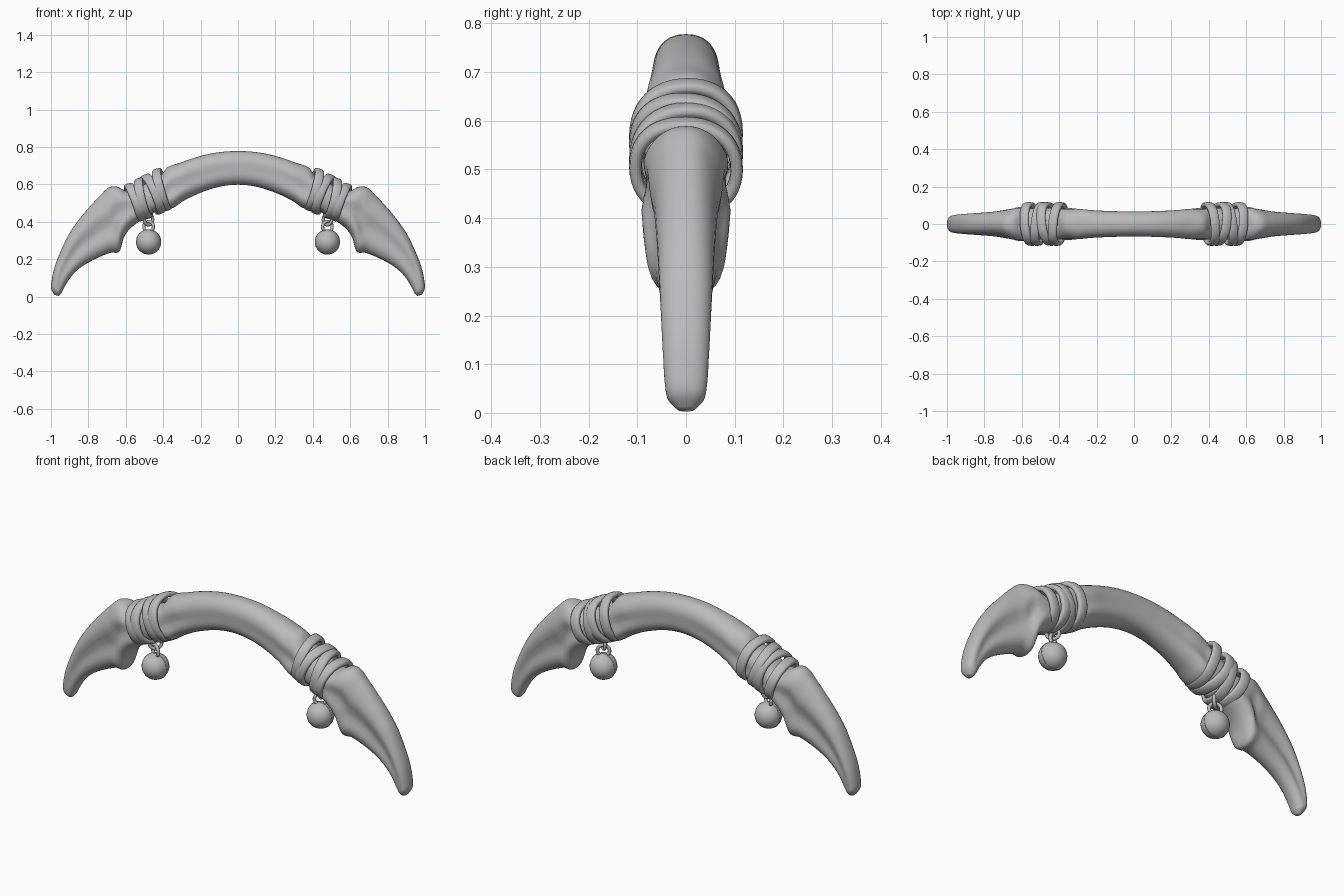
import bpy, bmesh, math
from mathutils import Vector

cube = bpy.data.objects.get("Cube")
if cube:
    bpy.data.objects.remove(cube, do_unlink=True)

mat = bpy.data.materials.new("bone_grey")
mat.use_nodes = True
GREY = (0.5, 0.5, 0.5, 1)
mat.diffuse_color = GREY
for node in mat.node_tree.nodes:
    if node.type == 'BSDF_PRINCIPLED':
        node.inputs["Base Color"].default_value = GREY

Y = Vector((0, 1, 0))


def xz(p):
    return Vector((p[0], 0, p[1]))


def finish(obj, mirrored):
    obj.data.materials.append(mat)
    for p in obj.data.polygons:
        p.use_smooth = True
    if mirrored:
        m = obj.modifiers.new("mirror", 'MIRROR')
        m.use_mirror_merge = False


def skin(name, rings, closed, mirrored):
    """Skin a list of point rings, capped at the ends unless closed."""
    bm = bmesh.new()
    vs = [[bm.verts.new(p) for p in r] for r in rings]
    n = len(rings[0])
    for i in range(len(vs) if closed else len(vs) - 1):
        a, b = vs[i], vs[(i + 1) % len(vs)]
        for j in range(n):
            k = (j + 1) % n
            bm.faces.new((a[j], a[k], b[k], b[j]))
    if not closed:
        bm.faces.new(vs[0])
        bm.faces.new(vs[-1])
    bmesh.ops.recalc_face_normals(bm, faces=bm.faces)
    me = bpy.data.meshes.new(name)
    bm.to_mesh(me)
    bm.free()
    obj = bpy.data.objects.new(name, me)
    bpy.context.collection.objects.link(obj)
    finish(obj, mirrored)


def smooth_path(rows, steps=6):
    """Interpolate rows of numbers with a Catmull-Rom spline."""
    out = []
    for i in range(len(rows) - 1):
        quad = [rows[max(0, min(len(rows) - 1, i + d))] for d in (-1, 0, 1, 2)]
        for s in range(steps):
            t = s / steps
            out.append([0.5 * (2 * b + (c - a) * t
                               + (2 * a - 5 * b + 4 * c - d) * t * t
                               + (3 * b - a - 3 * c + d) * t ** 3)
                        for a, b, c, d in zip(*quad)])
    out.append(list(rows[-1]))
    return out


def soft(v, e=0.85):
    return math.copysign(abs(v) ** e, v)


def loft(name, rows, mirrored, sides=40):
    """Rows: outer x, z, inner x, z, outer half width, inner half width, groove."""
    rings = []
    for ox, oz, ix, iz, wo, wi, g in smooth_path(rows):
        outer, inner = xz((ox, oz)), xz((ix, iz))
        mid, half = (outer + inner) / 2, (outer - inner) / 2
        ring = []
        for j in range(sides):
            t = 2 * math.pi * j / sides
            u, s = soft(math.cos(t)), soft(math.sin(t))
            w = wi + (wo - wi) * (u + 1) / 2
            w *= 1 - g * math.exp(-((u + 0.1) / 0.35) ** 2)
            ring.append(mid + half * u + Y * w * s)
        rings.append(ring)
    skin(name, rings, False, mirrored)


# Arched middle bone with flared knuckle ends
half_bone = [
    (0, .778, 0, .598, .07, .07, .06),
    (.12, .769, .10, .587, .072, .072, .08),
    (.23, .743, .20, .555, .078, .078, .1),
    (.31, .715, .285, .515, .085, .092, .15),
    (.375, .692, .345, .475, .075, .108, .2),
    (.42, .64, .39, .465, .085, .095, .1),
    (.50, .60, .45, .45, .085, .085, 0),
    (.56, .55, .51, .43, .08, .08, 0),
]
other_half = [(-r[0], r[1], -r[2], *r[3:]) for r in half_bone[:0:-1]]
loft("arched_bone", other_half + half_bone, False)

# Curved claws with a side groove and a spur on the inner edge
loft("claw", [
    (.50, .58, .45, .45, .08, .08, 0),
    (.585, .562, .515, .41, .085, .095, .1),
    (.645, .587, .575, .365, .085, .113, .22),
    (.69, .583, .61, .315, .075, .115, .32),
    (.73, .548, .635, .24, .073, .10, .34),
    (.775, .50, .685, .233, .07, .08, .34),
    (.84, .425, .765, .20, .067, .065, .32),
    (.90, .34, .835, .16, .063, .058, .3),
    (.945, .25, .885, .115, .058, .052, .22),
    (.98, .16, .915, .073, .053, .047, .12),
    (.997, .08, .935, .037, .047, .042, .04),
    (.998, .04, .945, .017, .038, .036, 0),
    (.982, .01, .958, .003, .017, .017, 0),
], True)


def band(name, top, bottom, skew, width=.025, thick=.013, depth=.104):
    """Flat strap looped around the bone, skewed along the bone's axis."""
    top, bottom = xz(top), xz(bottom)
    mid, half = (top + bottom) / 2, (top - bottom) / 2
    up = half.normalized()
    axis = up.cross(Y)
    rings = []
    for i in range(48):
        t = 2 * math.pi * i / 48
        c, s = soft(math.cos(t), .9), soft(math.sin(t), .9)
        out = (up * c + Y * s).normalized()
        core = mid + half * .95 * c + Y * depth * s + axis * skew * math.sin(t + .4)
        rings.append([core + axis * width * soft(math.cos(a), .6)
                      + out * thick * soft(math.sin(a), .7)
                      for a in (2 * math.pi * k / 12 for k in range(12))])
    skin(name, rings, True, True)


# Straps binding each claw to the bone
band("strap_1", (.44, .675), (.372, .468), .012)
band("strap_2", (.49, .648), (.42, .447), -.016)
band("strap_3", (.535, .625), (.475, .425), .016)
band("strap_4", (.583, .598), (.522, .41), -.01)


def ring(name, pos, radius, tube, turn):
    bpy.ops.mesh.primitive_torus_add(major_radius=radius, minor_radius=tube,
                                     major_segments=32, minor_segments=10)
    obj = bpy.context.object
    obj.name = name
    turned = obj.data
    for v in turned.vertices:
        x, y, z = v.co
        # Stand the ring upright, turn it about z, then place it
        v.co = Vector((x * math.cos(turn) - z * math.sin(turn) + pos[0],
                       x * math.sin(turn) + z * math.cos(turn) + pos[1],
                       y + pos[2]))
    turned.flip_normals()
    finish(obj, True)


# Hanging bells: ball, seam and two chain links
BELL_X, BELL_Z = .478, .292
bpy.ops.mesh.primitive_uv_sphere_add(segments=32, ring_count=20, radius=.066)
ball = bpy.context.object
ball.name = "bell_ball"
for v in ball.data.vertices:
    v.co += Vector((BELL_X, 0, BELL_Z))
finish(ball, True)
ring("bell_seam", (BELL_X, 0, BELL_Z), .0645, .003, 0)
ring("lower_link", (BELL_X, 0, .373), .029, .0085, .5)
ring("upper_link", (BELL_X, 0, .412), .029, .0085, -.7)
